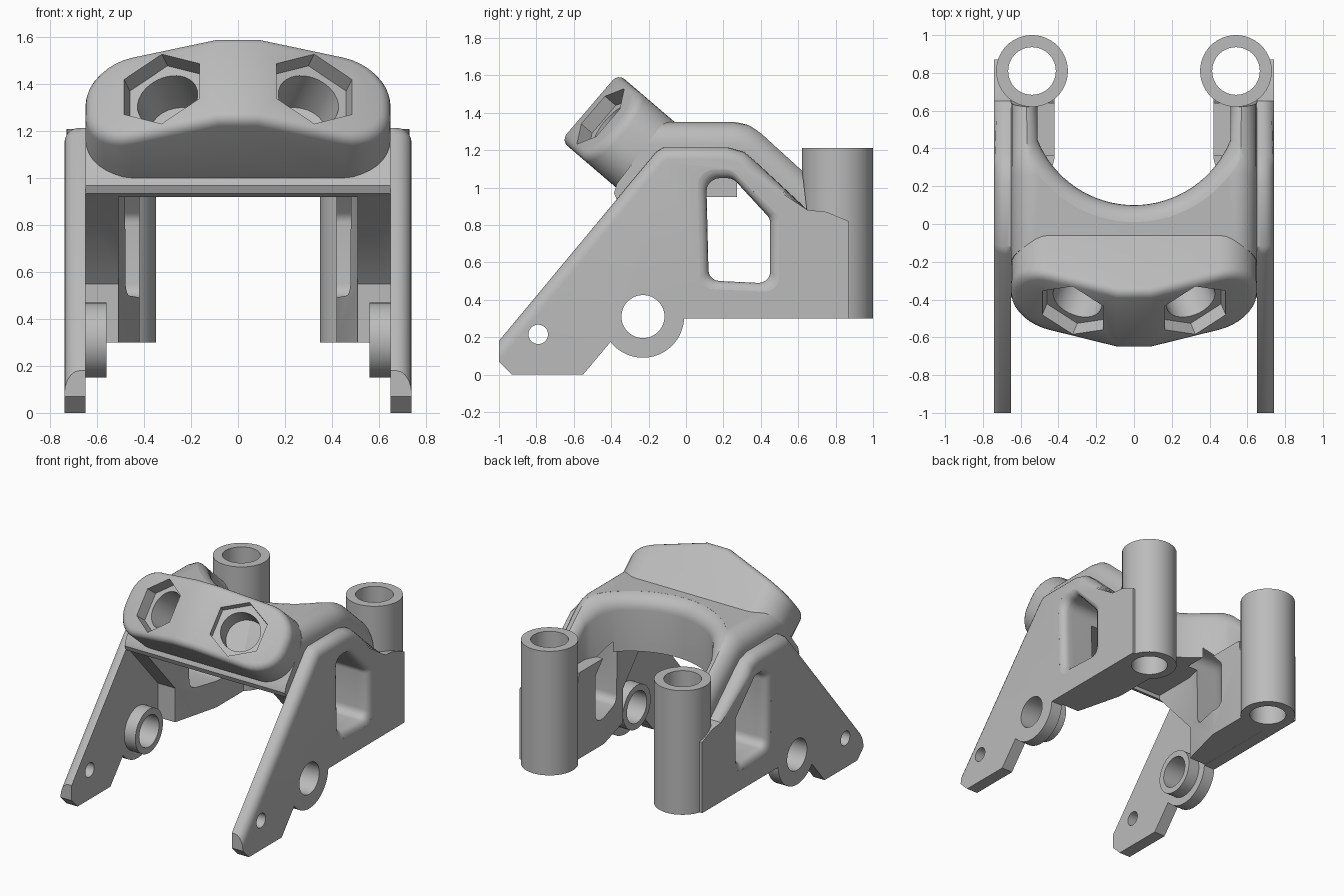
import bpy, bmesh
from math import sin, cos, tan, pi, radians
from mathutils import Matrix

cube = bpy.data.objects.get("Cube")
if cube:
    bpy.data.objects.remove(cube, do_unlink=True)

GREY = (0.5, 0.5, 0.5, 1)
grey = bpy.data.materials.new("plain_grey")
grey.use_nodes = True
grey.diffuse_color = GREY
grey.node_tree.nodes["Principled BSDF"].inputs["Base Color"].default_value = GREY


def loft(rings):
    """Closed solid through equal-length rings of points."""
    bm = bmesh.new()
    loops = [[bm.verts.new(p) for p in ring] for ring in rings]
    n = len(loops[0])
    for a, b in zip(loops, loops[1:]):
        for i in range(n):
            bm.faces.new((a[i], a[(i + 1) % n], b[(i + 1) % n], b[i]))
    bm.faces.new(loops[0][::-1])
    bm.faces.new(loops[-1])
    bmesh.ops.recalc_face_normals(bm, faces=bm.faces)
    return bm


def soften(bm, rule, width, segments=5):
    edges = [e for e in bm.edges if rule(e.verts[0].co, e.verts[1].co)]
    bmesh.ops.bevel(bm, geom=edges, offset=width, segments=segments,
                    profile=0.5, affect='EDGES', clamp_overlap=False)


def finish(bm, name, mirror=False):
    bmesh.ops.recalc_face_normals(bm, faces=bm.faces)
    mesh = bpy.data.meshes.new(name)
    bm.to_mesh(mesh)
    bm.free()
    mesh.materials.append(grey)
    ob = bpy.data.objects.new(name, mesh)
    bpy.context.collection.objects.link(ob)
    if mirror:
        m = ob.modifiers.new("mirror", 'MIRROR')
        m.use_clip = False
        m.use_mirror_merge = False
    return ob


def circle(a, b, r, n=48, start=0, end=2 * pi, closed=True):
    steps = n if closed else n - 1
    return [(a + r * cos(start + (end - start) * i / steps),
             b + r * sin(start + (end - start) * i / steps)) for i in range(n)]


def across(outline, x0, x1):
    """Solid with a side (y, z) outline, running along x."""
    return loft([[(x, y, z) for y, z in outline] for x in (x0, x1)])


def upright(outline, z0, z1):
    """Solid with a plan (x, y) outline, running along z."""
    return loft([[(x, y, z) for x, y in outline] for z in (z0, z1)])


def cutter(bm, name, mirror=False):
    ob = finish(bm, name, mirror)
    ob.hide_render = True
    cutters.append(ob)
    return ob


def cut(ob, *tools):
    for tool in tools:
        m = ob.modifiers.new("cut", 'BOOLEAN')
        m.operation, m.solver, m.object = 'DIFFERENCE', 'EXACT', tool


cutters = []

# Side plate with a round lug and a rounded outer top edge
LUG = (-0.23, 0.31)
top_chain = [(0.65, 0.88), (0.37, 1.14), (0.31, 1.19), (0.22, 1.215),
             (-0.12, 1.215), (-0.16, 1.19), (-1, 0.18)]
outline = ([(-1, 0.07), (-0.93, 0), (-0.55, 0)]
           + circle(*LUG, 0.22, 24, radians(218), radians(357), False)
           + [(0.87, 0.30), (0.87, 0.82), (0.75, 0.87)] + top_chain)


def on_chain(p, chain):
    return any(abs(p.y - y) + abs(p.z - z) < 1e-3 for y, z in chain)


bm = across(outline, 0.65, 0.74)
soften(bm, lambda p, q: min(p.x, q.x) > 0.73 and on_chain(p, top_chain)
       and on_chain(q, top_chain), 0.065)
side_plates = finish(bm, "side_plates", True)

# Inner lug collars and rear post tubes
lug_collars = finish(across(circle(*LUG, 0.16), 0.56, 0.66), "lug_collars", True)
POST = (0.54, 0.81)
post_tubes = finish(upright(circle(*POST, 0.19, 64), 0.30, 1.21), "post_tubes", True)

# Bridge and arm body, rounded along its outer top edges
body_top = [(-0.12, 1.35), (0.26, 1.35), (0.34, 1.335), (0.41, 1.29), (0.62, 1.10)]
body = ([(0.65, 0.85), (0.80, 0.85), (0.80, 0.30), (0, 0.30), (0, 0.55),
         (-0.33, 0.92), (-0.37, 0.935), (-0.385, 0.97), (-0.37, 1.02)] + body_top)
bm = across(body, -0.65, 0.65)
soften(bm, lambda p, q: abs(p.x - q.x) < 0.01 and on_chain(p, body_top)
       and on_chain(q, body_top), 0.12, 6)
bridge = finish(bm, "bridge_and_arms")


def top_height(y):
    for (y0, z0), (y1, z1) in zip(body_top, body_top[1:]):
        if y <= y1:
            return z0 + (z1 - z0) * max(0, y - y0) / (y1 - y0)
    return body_top[-1][1]


# Rear arch opening, flaring outwards at the top to round the rim
arc = [radians(202 + 136 * i / 32) for i in range(33)]
plan = [(0.55 * cos(a), 0.65 + 0.55 * sin(a), cos(a), sin(a)) for a in arc]
plan += [(0.51, 0.62, 1, 0), (0.51, 0.9, 1, 0), (-0.51, 0.9, -1, 0), (-0.51, 0.62, -1, 0)]
R = 0.10
rings = [[(x, y, 0.93) for x, y, _, _ in plan]]
for k in range(7):
    t = k / 6 * radians(84)
    ring = []
    for x, y, dx, dy in plan:
        px, py = x + dx * R * (1 - cos(t)), y + dy * R * (1 - cos(t))
        ring.append((px, py, top_height(py) - R * (1 - sin(t))))
    rings.append(ring)
rings.append([(x, y, 1.6) for x, y, _ in rings[-1]])
arch_cut = cutter(loft(rings), "arch_cutter")

# Space between the arms below the bridge
half = [(0.51, -0.33), (0.51, 0), (0.42, 0.35), (0.42, 1.2)]
under_cut = cutter(upright(half + [(-x, y) for x, y in half[::-1]], 0.1, 0.95), "under_cutter")

# Arm windows with rounded corners and a flared outer rim
window = []
for y, z, a0, a1 in ((0.39, 0.55, 270, 360), (0.39, 0.81, 0, 45),
                     (0.22, 0.98, 45, 90), (0.18, 0.98, 90, 180), (0.18, 0.56, 180, 270)):
    r = 0.06 if z < 0.9 else 0.07
    window += circle(y, z, r, 6, radians(a0), radians(a1), False)
rings = []
for x, grow in [(0.40, 0)] + [(0.69 + 0.05 * sin(t), 0.05 * (1 - cos(t)))
                              for t in (0, 0.4, 0.8, 1.2, 1.5)] + [(0.78, 0.05)]:
    rings.append([(x, 0.28 + (y - 0.28) * (1 + grow / 0.17),
                   0.77 + (z - 0.77) * (1 + grow / 0.28)) for y, z in window])
window_cut = cutter(loft(rings), "window_cutter", True)

# Round bores
post_bore = cutter(upright(circle(*POST, 0.126, 64), 0.2, 1.4), "post_bore", True)
lug_bore = cutter(across(circle(*LUG, 0.115), 0.5, 0.8), "lug_bore", True)
foot_bore = cutter(across(circle(-0.79, 0.215, 0.052, 32), 0.5, 0.8), "foot_bore", True)

cut(side_plates, window_cut, post_bore, lug_bore, foot_bore)
cut(lug_collars, lug_bore)
cut(post_tubes, post_bore)
cut(bridge, arch_cut, under_cut, window_cut, post_bore)

# Tilted head block: local axes are width, slope and outward depth
TILT = Matrix(((1, 0, 0, 0), (0, 0.65, -0.76, -0.515), (0, 0.76, 0.65, 1.43), (0, 0, 0, 1)))
ANGLE = radians(18)
W, H, C = 0.65, 0.235, 0.20
rim = []
for i, (sx, sy) in enumerate(((1, 1), (-1, 1), (-1, -1), (1, -1))):
    rim += circle(sx * (W - C), sy * (H - C), C, 9, i * pi / 2, (i + 1) * pi / 2, False)
bm = upright(rim, -0.40, 0.10)
for co, no in (((0, 0, 0), (0, 0, 1)),
               ((0.09, 0, 0), (sin(ANGLE), 0, cos(ANGLE))),
               ((-0.09, 0, 0), (-sin(ANGLE), 0, cos(ANGLE)))):
    bmesh.ops.bisect_plane(bm, geom=bm.verts[:] + bm.edges[:] + bm.faces[:],
                           plane_co=co, plane_no=no, clear_outer=True)
    bmesh.ops.holes_fill(bm, edges=[e for e in bm.edges if e.is_boundary], sides=0)
soften(bm, lambda p, q: min(p.z, q.z) > -0.35 and abs(p.y - q.y) < 0.2, 0.045, 4)
bm.transform(TILT)
head = finish(bm, "head_block")

# Hexagonal recess and round bore in each angled head facet
FACET = (TILT @ Matrix.Translation((0.325, 0, -0.235 * tan(ANGLE)))
         @ Matrix.Rotation(ANGLE, 4, 'Y'))
for name, r, n, depth in (("hex_recess", 0.195, 6, 0.08), ("socket_bore", 0.135, 40, 0.30)):
    bm = upright(circle(0, 0, r, n, pi / 2, 5 * pi / 2), -depth, 0.12)
    bm.transform(FACET)
    cut(head, cutter(bm, name, True))

# Bake the cuts, drop the cutters and shade
parts = [side_plates, lug_collars, post_tubes, bridge, head]
graph = bpy.context.evaluated_depsgraph_get()
graph.update()
baked = [bpy.data.meshes.new_from_object(ob.evaluated_get(graph)) for ob in parts]
for ob, mesh in zip(parts, baked):
    ob.modifiers.clear()
    ob.data = mesh
    mesh.materials.clear()
    mesh.materials.append(grey)
for tool in cutters:
    bpy.data.objects.remove(tool, do_unlink=True)
bpy.ops.object.select_all(action='DESELECT')
for ob in parts:
    ob.select_set(True)
bpy.context.view_layer.objects.active = head
bpy.ops.object.shade_smooth_by_angle(angle=radians(32))
